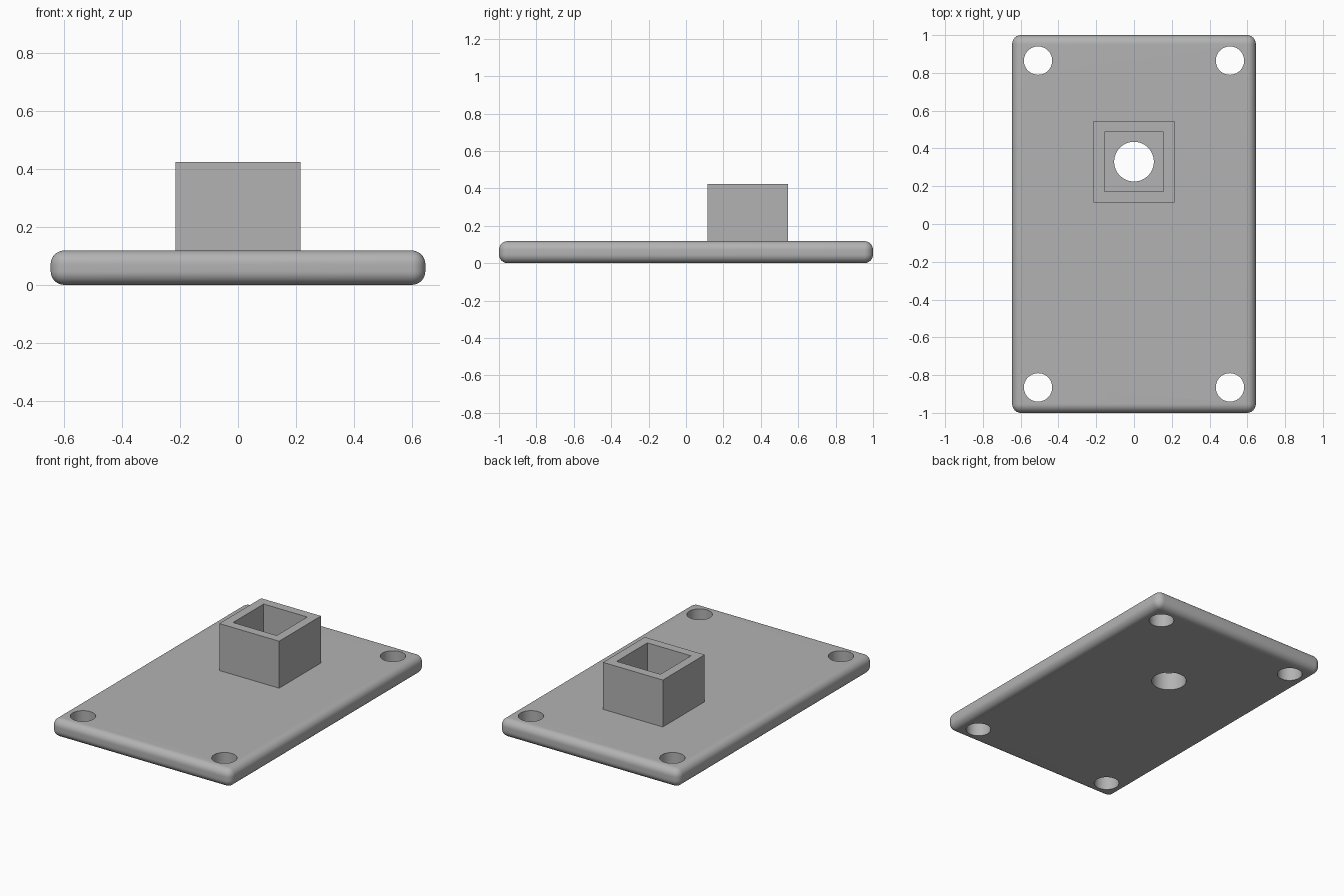
import bpy, bmesh, math
from mathutils import Matrix, Vector

if "Cube" in bpy.data.objects:
    bpy.data.objects.remove(bpy.data.objects["Cube"], do_unlink=True)

PLATE_TOP = 0.118
SOCKET_TOP = 0.423
SOCKET_Y = 0.33

grey = bpy.data.materials.new("plain grey")
grey.use_nodes = True
colour = (0.45, 0.45, 0.45, 1)
grey.diffuse_color = colour
grey.node_tree.nodes["Principled BSDF"].inputs["Base Color"].default_value = colour


def make_object(name, bm):
    mesh = bpy.data.meshes.new(name)
    bm.to_mesh(mesh)
    bm.free()
    mesh.materials.append(grey)
    obj = bpy.data.objects.new(name, mesh)
    bpy.context.collection.objects.link(obj)
    return obj


def box(name, size, centre, bevel=0):
    bm = bmesh.new()
    matrix = Matrix.Translation(centre) @ Matrix.Diagonal((*size, 1))
    bmesh.ops.create_cube(bm, size=1, matrix=matrix)
    if bevel:
        bmesh.ops.bevel(bm, geom=bm.edges[:], offset=bevel, segments=10,
                        profile=0.5, affect='EDGES')
    return make_object(name, bm)


def drill(name, x, y, radius):
    bm = bmesh.new()
    bmesh.ops.create_cone(bm, cap_ends=True, segments=64, radius1=radius,
                          radius2=radius, depth=PLATE_TOP * 2,
                          matrix=Matrix.Translation((x, y, PLATE_TOP / 2)))
    return make_object(name, bm)


def select_only(obj):
    bpy.ops.object.select_all(action='DESELECT')
    obj.select_set(True)
    bpy.context.view_layer.objects.active = obj


def cut(obj, cutter):
    mod = obj.modifiers.new("cut", 'BOOLEAN')
    mod.operation = 'DIFFERENCE'
    mod.solver = 'EXACT'
    mod.object = cutter
    select_only(obj)
    bpy.ops.object.modifier_apply(modifier=mod.name)
    bpy.data.objects.remove(cutter, do_unlink=True)


# Rounded base plate
plate = box("base_plate", (1.29, 2, PLATE_TOP), (0, 0, PLATE_TOP / 2), bevel=0.047)

# Four corner screw holes and the hole under the socket
for sx in (-1, 1):
    for sy in (-1, 1):
        cut(plate, drill("screw_hole", sx * 0.508, sy * 0.865, 0.075))
cut(plate, drill("centre_hole", 0, SOCKET_Y, 0.105))
select_only(plate)
bpy.ops.object.shade_smooth_by_angle(angle=math.radians(30))

# Square socket: an open tube standing on the plate
bm = bmesh.new()
rings = []
for half, z in ((0.215, PLATE_TOP), (0.215, SOCKET_TOP),
                (0.157, SOCKET_TOP), (0.157, PLATE_TOP)):
    rings.append([bm.verts.new(Vector((x * half, SOCKET_Y + y * half, z)))
                  for x, y in ((-1, -1), (1, -1), (1, 1), (-1, 1))])
for lower, upper in zip(rings, rings[1:] + rings[:1]):
    for i in range(4):
        j = (i + 1) % 4
        bm.faces.new((lower[i], lower[j], upper[j], upper[i]))
bmesh.ops.recalc_face_normals(bm, faces=bm.faces[:])
make_object("square_socket", bm)
